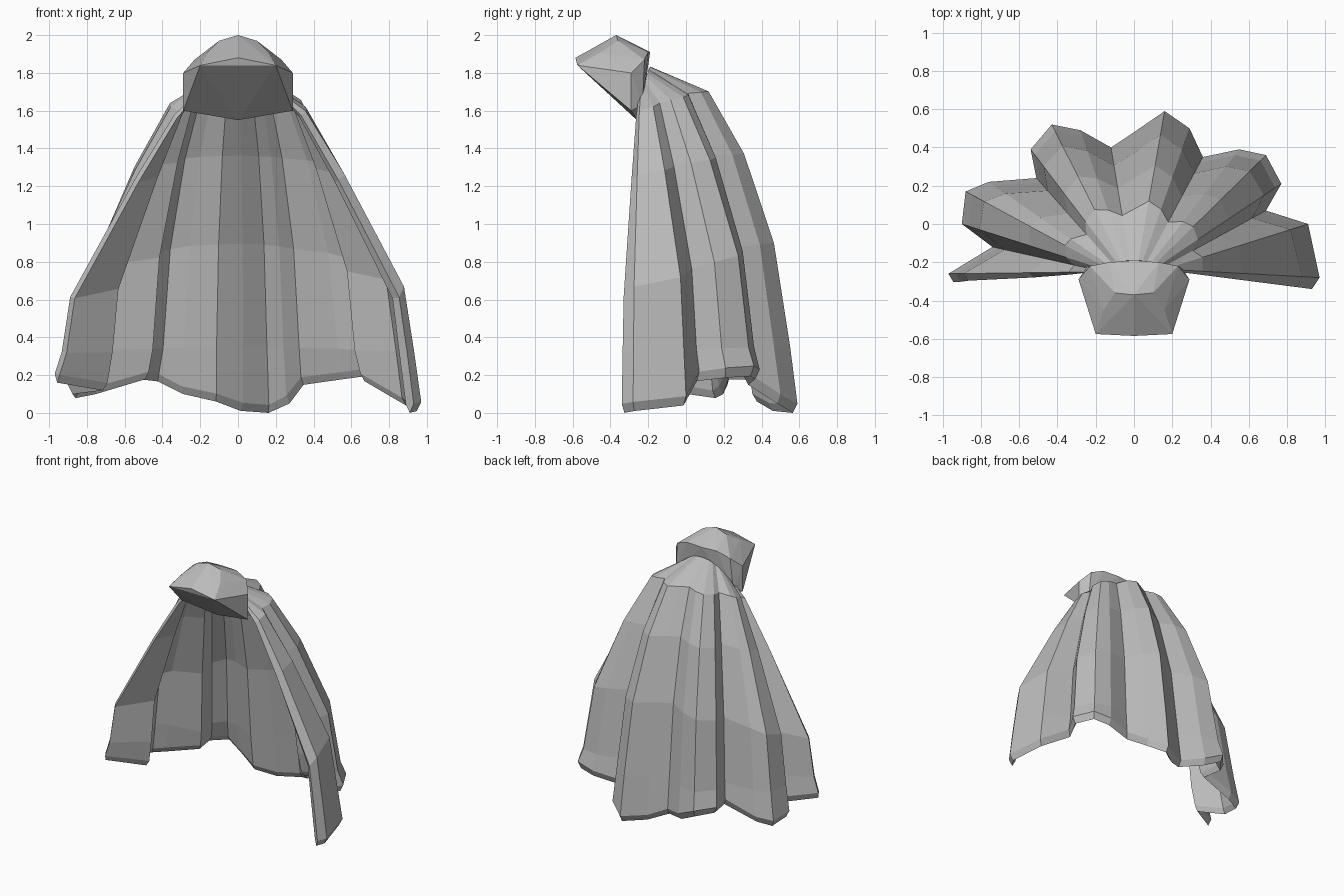
import bpy, bmesh
from mathutils import Vector

cube = bpy.data.objects.get("Cube")
if cube:
    bpy.data.objects.remove(cube)

grey = bpy.data.materials.new("plain_grey")
grey.use_nodes = True
colour = (0.5, 0.5, 0.5, 1)
grey.diffuse_color = colour
grey.node_tree.nodes["Principled BSDF"].inputs["Base Color"].default_value = colour


def finish(bm, name):
    bmesh.ops.recalc_face_normals(bm, faces=bm.faces)
    mesh = bpy.data.meshes.new(name)
    bm.to_mesh(mesh)
    bm.free()
    mesh.materials.append(grey)
    obj = bpy.data.objects.new(name, mesh)
    bpy.context.collection.objects.link(obj)
    return obj


# Pleated hem, from the right front edge around the back to the left front edge
HEM = [(-.97, -.26, .16), (-.74, -.12, .12), (-.90, .0, .10), (-.88, .17, .08),
       (-.76, .22, .10), (-.51, .24, .18), (-.54, .39, .18), (-.43, .52, .17),
       (-.28, .49, .10), (-.12, .40, .06), (.0, .48, .01), (.16, .59, .0),
       (.29, .50, .05), (.36, .35, .15), (.55, .39, .18), (.69, .36, .20),
       (.77, .21, .19), (.69, .07, .17), (.91, .0, .04), (.97, -.28, .01),
       (.93, -.34, .0)]
# Row heights and outward spread at the back and at the sides
BACK = [(1.83, 0), (1.70, .40), (1.37, .64), (.90, .84), (.35, .95)]
SIDE = [(1.68, 0), (1.57, .15), (1.23, .43), (.61, .89), (.32, .95)]
LIP = .045
THICK = [.012, .025, .035, .045, .05, .05]


def column(i):
    """One rib of the cloak, from the neck down to the hem."""
    u = 2 * i / (len(HEM) - 1) - 1
    side = u * u
    hem = Vector(HEM[i])
    neck = Vector((.23 * u, -.19 - .06 * side, 0))
    points = []
    for (zb, fb), (zs, fs) in zip(BACK, SIDE):
        p = neck.lerp(hem, fb + (fs - fb) * side)
        p.z = zb + (zs - zb) * side
        points.append(p)
    points.append(hem + Vector((0, 0, LIP)))
    return points


# Outer cloth sheet
bm = bmesh.new()
outer = [[bm.verts.new(p) for p in column(i)] for i in range(len(HEM))]
for a, b in zip(outer, outer[1:]):
    for r in range(len(THICK) - 1):
        bm.faces.new((a[r], b[r], b[r + 1], a[r + 1]))
bm.normal_update()

# Inner lining and pointed hem
loops = []
for col in outer:
    inner = [v.co - v.normal * t for v, t in zip(col, THICK)]
    middle = (col[-1].co + inner[-1]) / 2 - Vector((0, 0, LIP))
    loops.append(col + [bm.verts.new(p) for p in [middle] + inner[::-1]])
first = len(THICK) - 1
total = len(loops[0])
for a, b in zip(loops, loops[1:]):
    for r in range(first, total):
        s = (r + 1) % total
        bm.faces.new((a[r], b[r], b[s], a[s]))

# Closed front edges
for loop in (loops[0], loops[-1]):
    for r in range(first):
        bm.faces.new((loop[r], loop[r + 1], loop[total - 2 - r], loop[total - 1 - r]))
    bm.faces.new((loop[first], loop[first + 1], loop[first + 2]))
low = min(v.co.z for v in bm.verts)
bmesh.ops.translate(bm, verts=bm.verts, vec=(0, 0, -low))
finish(bm, "pleated_cloak")

# Faceted knot at the neck, mirrored from one half
KNOT = [(0, -.585, 1.88), (.20, -.575, 1.84), (.29, -.29, 1.60), (0, -.26, 1.55),
        (0, -.37, 2.0), (.10, -.36, 1.97), (.16, -.45, 1.91), (.29, -.29, 1.80),
        (.23, -.22, 1.87), (.13, -.20, 1.91), (0, -.19, 1.91), (.25, -.23, 1.63),
        (0, -.22, 1.75)]
bm = bmesh.new()
for x, y, z in KNOT:
    for s in ((1, -1) if x else (1,)):
        bm.verts.new((s * x, y, z))
hull = bmesh.ops.convex_hull(bm, input=bm.verts)
loose = [v for v in bm.verts if not v.link_faces]
bmesh.ops.delete(bm, geom=loose, context='VERTS')
finish(bm, "neck_knot")
